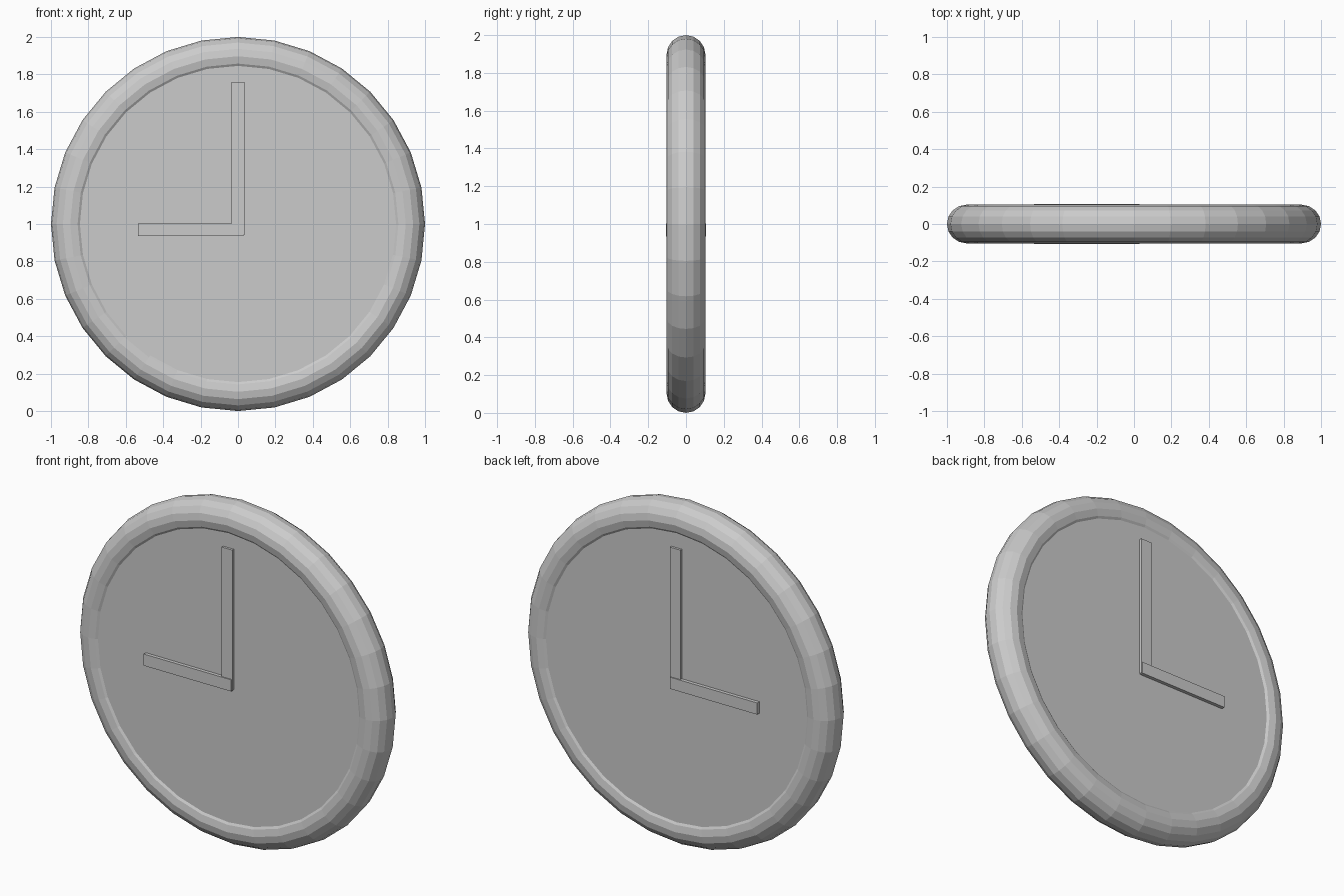
import bpy, math

if "Cube" in bpy.data.objects:
    bpy.data.objects.remove(bpy.data.objects["Cube"])

RIM_TUBE = 0.103   # tube radius of the rim
CENTRE_Z = 1.0


def box(name, x0, x1, z0, z1, half_depth):
    """Box spanning the clock front to back, so both faces show it."""
    bpy.ops.mesh.primitive_cube_add(size=1, location=((x0 + x1) / 2, 0, (z0 + z1) / 2))
    ob = bpy.context.object
    ob.name = name
    ob.scale = (x1 - x0, 2 * half_depth, z1 - z0)
    bpy.ops.object.transform_apply(location=False, rotation=False, scale=True)
    return ob


# rounded rim
bpy.ops.mesh.primitive_torus_add(
    major_segments=32, minor_segments=16,
    major_radius=1.0 - RIM_TUBE, minor_radius=RIM_TUBE,
    location=(0, 0, CENTRE_Z), rotation=(math.pi / 2, 0, 0))
bpy.context.object.name = "rim"

# dial plate, seen on both sides
bpy.ops.mesh.primitive_cylinder_add(
    vertices=32, radius=0.88, depth=0.174,
    location=(0, 0, CENTRE_Z), rotation=(math.pi / 2, 0, 0))
bpy.context.object.name = "dial"

# hands
box("minute_hand", -0.035, 0.034, 0.94, 1.76, 0.101)
box("hour_hand", -0.535, 0.03, 0.935, 1.003, 0.107)
